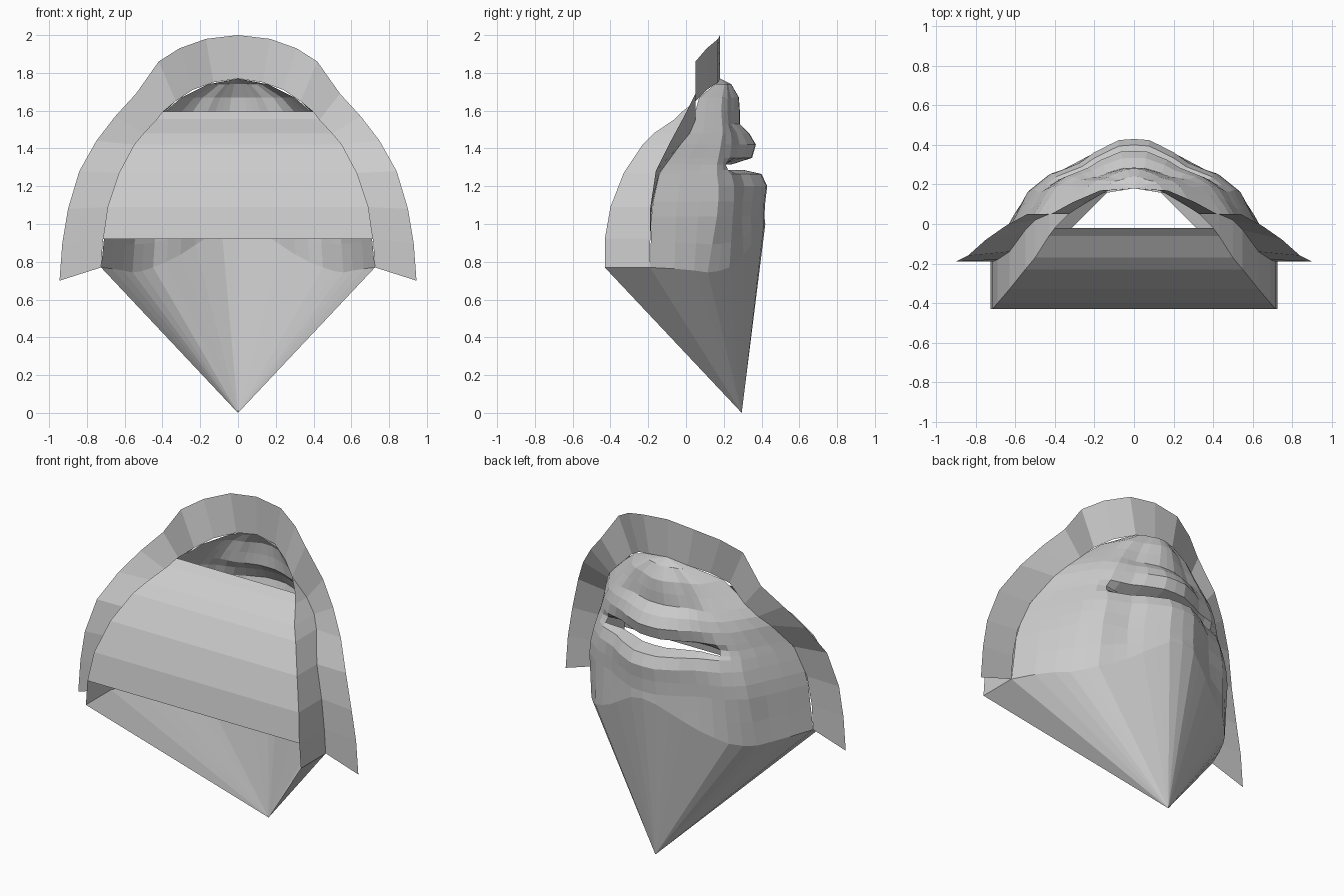
import bpy, bmesh

if "Cube" in bpy.data.objects:
    bpy.data.objects.remove(bpy.data.objects["Cube"])

# Right-hand half of the flared rim: inner and outer edge (x, y, z)
INNER = [(0, .18, 1.77), (.13, .17, 1.75), (.24, .11, 1.71), (.33, .05, 1.65),
         (.43, .05, 1.55), (.50, .02, 1.48), (.55, -.03, 1.42), (.63, -.14, 1.27),
         (.69, -.18, 1.09), (.715, -.19, .92), (.725, -.19, .77)]
OUTER = [(0, .18, 2.0), (.17, .17, 1.98), (.31, .11, 1.93), (.42, .05, 1.86),
         (.54, .05, 1.69), (.65, -.01, 1.57), (.75, -.08, 1.44), (.84, -.16, 1.28),
         (.90, -.19, 1.08), (.93, -.19, .90), (.945, -.19, .70)]
# Edge where the side wall meets the strap
BACK = [(.40, -.02, 1.595), (.43, -.06, 1.555), (.50, -.17, 1.48), (.55, -.23, 1.42),
        (.63, -.33, 1.27), (.69, -.40, 1.09), (.715, -.43, .92), (.725, -.43, .77)]
# Lower edge of the face, where the pointed chin begins
LOWER = [(0, .42, 1.0), (.09, .41, .98), (.24, .34, .88), (.33, .29, .82),
         (.45, .23, .77), (.54, .14, .74), (.64, 0, .76), (.725, -.19, .77)]
APEX = (0, .295, 0)


def interp(pairs, v):
    pairs = sorted(pairs)
    if v <= pairs[0][0]:
        return pairs[0][1]
    for (a, p), (b, q) in zip(pairs, pairs[1:]):
        if v <= b:
            return p + (q - p) * (v - a) / (b - a)
    return pairs[-1][1]


def build(name, rows, skip=lambda r, c: False):
    """Loft rows of points into a strip of faces, mirrored across x."""
    bm = bmesh.new()
    grid = [[bm.verts.new(p) for p in row] for row in rows]
    for r in range(len(grid) - 1):
        for c in range(len(grid[0]) - 1):
            if not skip(r, c):
                bm.faces.new((grid[r][c], grid[r][c + 1], grid[r + 1][c + 1], grid[r + 1][c]))
    bmesh.ops.remove_doubles(bm, verts=bm.verts, dist=.0005)
    bmesh.ops.recalc_face_normals(bm, faces=bm.faces)
    me = bpy.data.meshes.new(name)
    bm.to_mesh(me)
    bm.free()
    ob = bpy.data.objects.new(name, me)
    bpy.context.collection.objects.link(ob)
    mir = ob.modifiers.new("mirror", 'MIRROR')
    mir.merge_threshold = .001
    return ob


# Face: horizontal rows (height, centre depth with lips, depth beside the lips)
PROFILE = [(1.77, .18, .18), (1.74, .24, .24), (1.67, .28, .28), (1.60, .285, .285),
           (1.53, .285, .30), (1.48, .335, .32), (1.42, .37, .34), (1.35, .35, .355),
           (1.315, .24, .36), (1.285, .31, .375), (1.265, .40, .385), (1.20, .43, .41),
           (1.12, .42, .42), (1.04, .415, .415)]
BULGE = [(0, 1), (.12, .99), (.3, .89), (.42, .80), (.62, .72), (.77, .58), (.9, .27), (1, 0)]
COLS = [0, .12, .21, .31, .42, .52, .62, .7, .77, .84, .92, 1]
rim_x = [(p[2], p[0]) for p in INNER]
rim_y = [(p[2], p[1]) for p in INNER]
low_y = [(p[0], p[1]) for p in LOWER]
low_z = [(p[0], p[2]) for p in LOWER]

rows = []
for z, lips, plain in PROFILE:
    xr, yr = interp(rim_x, z), interp(rim_y, z)
    row = []
    for t in COLS:
        depth = interp([(.35, lips), (.7, plain)], t)
        row.append((xr * t, yr + (depth - yr) * interp(BULGE, t), z))
    rows.append(row)
last = [(.725 * t, interp(low_y, .725 * t), interp(low_z, .725 * t)) for t in COLS]
middle = [tuple((a + b) / 2 for a, b in zip(p, q)) for p, q in zip(rows[-1], last)]
rows += [middle, last]
slit = [r[0] for r in PROFILE].index(1.315)
build("face", rows, skip=lambda r, c: r == slit and COLS[c] < .55)

# Pointed chin: fan from the lower edge to the tip
build("chin", [last + [BACK[-1]], [APEX] * (len(last) + 1)])

# Flared rim around the face
build("flared_rim", [INNER, OUTER])

# Side walls running from the rim to the strap
build("side_wall", [INNER[3:], BACK])

# Strap closing the head between both side walls
strap = BACK[:-1]
build("strap", [strap, [(0, y, z) for x, y, z in strap]])
